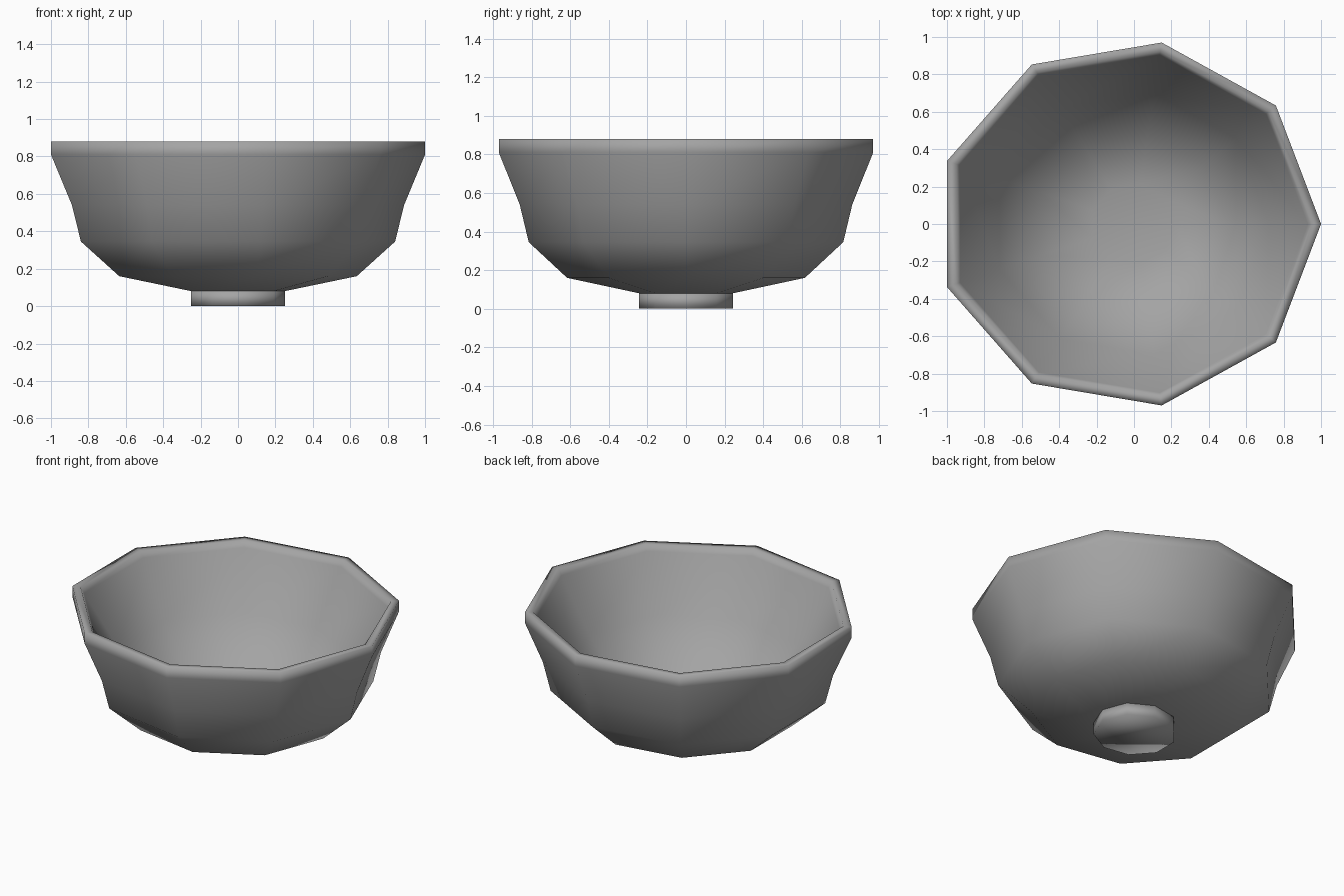
import bpy
import bmesh
from math import cos, sin, tau

cube = bpy.data.objects.get("Cube")
if cube:
    bpy.data.objects.remove(cube)

SIDES = 9
RADIUS_X, RADIUS_Y, SHIFT = 1.031, 0.985, -0.031

# Glazed grey
grey = bpy.data.materials.new("grey")
grey.use_nodes = True
colour = (0.37, 0.37, 0.37, 1)
grey.diffuse_color = colour
grey.node_tree.nodes["Principled BSDF"].inputs["Base Color"].default_value = colour


def add_ring(bm, size, z):
    angles = [tau * i / SIDES for i in range(SIDES)]
    return [bm.verts.new((size * (RADIUS_X * cos(a) + SHIFT), size * RADIUS_Y * sin(a), z))
            for a in angles]


def stack_rings(name, section):
    """Join nine-sided rings with quads and close both ends."""
    bm = bmesh.new()
    rings = [add_ring(bm, size, z) for size, z in section]
    for low, high in zip(rings, rings[1:]):
        for i in range(SIDES):
            j = (i + 1) % SIDES
            bm.faces.new((low[i], low[j], high[j], high[i]))
    bm.faces.new(rings[0][::-1])
    bm.faces.new(rings[-1])
    bmesh.ops.recalc_face_normals(bm, faces=bm.faces[:])
    for face in bm.faces:
        face.smooth = True
    mesh = bpy.data.meshes.new(name)
    bm.to_mesh(mesh)
    bm.free()
    mesh.materials.append(grey)
    bpy.context.collection.objects.link(bpy.data.objects.new(name, mesh))


# Bowl: up the outer wall, over the rim and down the sloping inside
stack_rings("bowl", [
    (0.25, 0.08), (0.635, 0.16), (0.84, 0.345), (0.888, 0.54), (1.0, 0.81), (1.0, 0.88),
    (0.95, 0.88), (0.93, 0.84), (0.72, 0.5), (0.5, 0.21), (0.22, 0.15),
])

# Foot: short solid base
stack_rings("foot", [(0.25, 0.0), (0.25, 0.08)])
